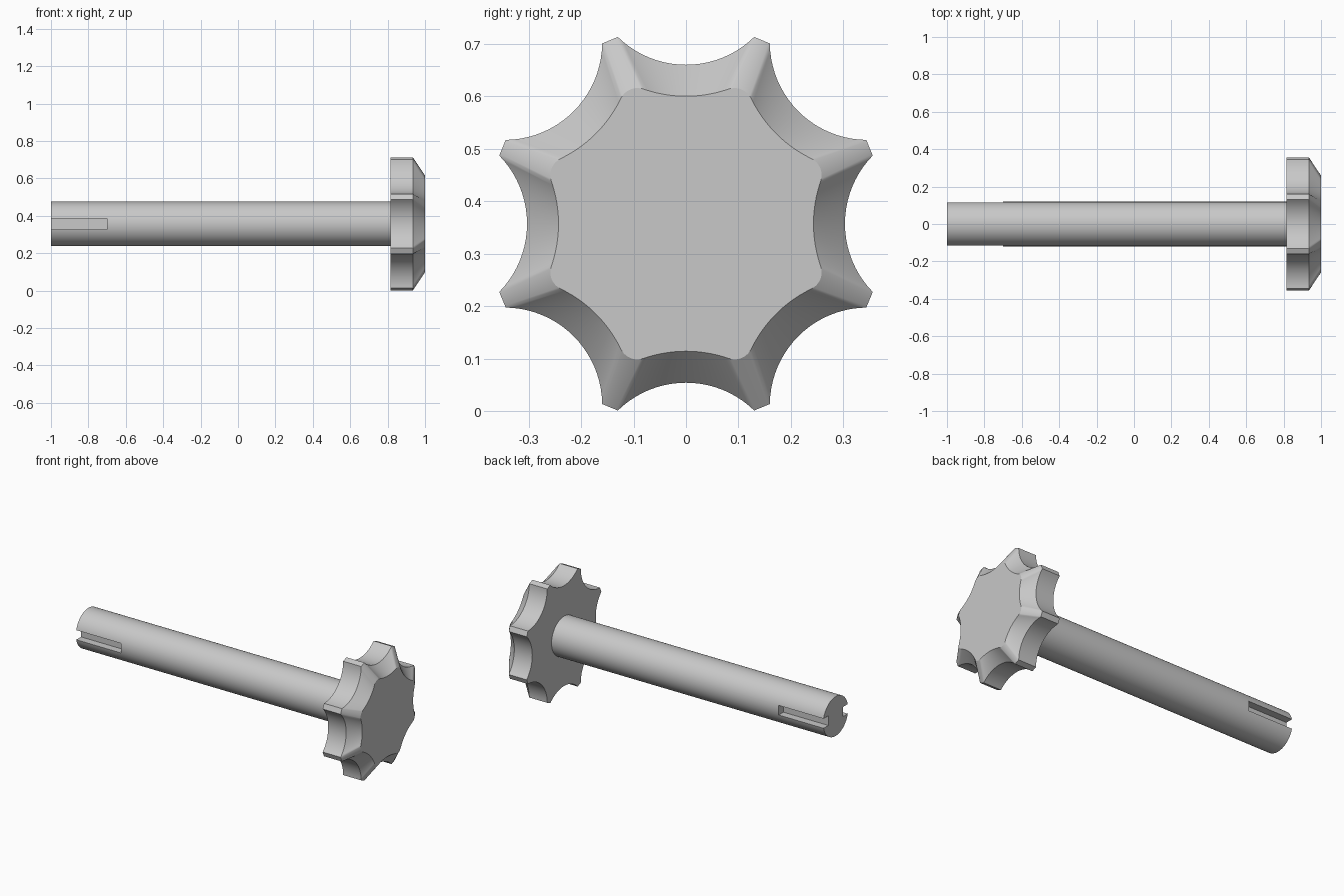
import bpy, bmesh, math
from mathutils import Vector

if "Cube" in bpy.data.objects:
    bpy.data.objects.remove(bpy.data.objects["Cube"])

AXIS_Z = 0.357          # height of the shaft axis
SHAFT_R = 0.119
LOBES = 8

grey = bpy.data.materials.new("grey_metal")
grey.diffuse_color = (0.58, 0.58, 0.58, 1)
grey.use_nodes = True
grey.node_tree.nodes["Principled BSDF"].inputs["Base Color"].default_value = grey.diffuse_color


def finish(obj, angle):
    """Apply the material and smooth the curved faces."""
    if not obj.data.materials:
        obj.data.materials.append(grey)
    bpy.ops.object.select_all(action='DESELECT')
    obj.select_set(True)
    bpy.context.view_layer.objects.active = obj
    bpy.ops.object.shade_smooth_by_angle(angle=math.radians(angle))


def arc(cx, cy, r, a0, a1, n):
    return [Vector((cx + r * math.cos(a0 + (a1 - a0) * i / n),
                    cy + r * math.sin(a0 + (a1 - a0) * i / n))) for i in range(n + 1)]


def scalloped(scallop_r, fillet):
    """Closed outline: a scallop arc then a lobe tip, repeated around."""
    step = 2 * math.pi / LOBES
    dist = 0.489                               # scallop centre from the axis
    tip = Vector((math.cos(step / 2), math.sin(step / 2)))
    if fillet:                                 # rounded tip tangent to both scallops
        c = tip * 0.242
        v = c - Vector((dist, 0))
        half = math.atan2(v.y, -v.x)
    else:                                      # tip cut off flat
        half = math.asin(0.130 / scallop_r)
    cell = arc(dist, 0, scallop_r, math.pi + half, math.pi - half, 20)
    if fillet:
        t = math.pi - half
        cell += arc(c.x, c.y, 0.035, -half, step + half, 10)[1:-1]
    else:
        a = cell[-1]
        b = Vector((cell[0].x * math.cos(step) - cell[0].y * math.sin(step),
                    cell[0].x * math.sin(step) + cell[0].y * math.cos(step)))
        cell += [a.lerp(b, i / 10) for i in range(1, 10)]
    pts = []
    for k in range(LOBES):
        ca, sa = math.cos(k * step), math.sin(k * step)
        pts += [(p.x * ca - p.y * sa, p.x * sa + p.y * ca) for p in cell]
    return pts


# Knob: straight scalloped rim, then a taper to a smaller rounded outline
outer, inner = scalloped(0.186, False), scalloped(0.246, True)
bm = bmesh.new()
rings = [[bm.verts.new((x, y, z + AXIS_Z)) for y, z in outline]
         for x, outline in ((0.815, outer), (0.935, outer), (1.0, inner))]
for r0, r1 in zip(rings, rings[1:]):
    n = len(r0)
    for i in range(n):
        j = (i + 1) % n
        bm.faces.new((r0[i], r0[j], r1[j], r1[i]))
bm.faces.new(rings[0][::-1])
bm.faces.new(rings[-1])
bmesh.ops.recalc_face_normals(bm, faces=bm.faces)
mesh = bpy.data.meshes.new("knob")
bm.to_mesh(mesh)
bm.free()
knob = bpy.data.objects.new("knob", mesh)
bpy.context.collection.objects.link(knob)
finish(knob, 28)

# Shaft
x0, x1 = -1.0, 0.82
bpy.ops.mesh.primitive_cylinder_add(vertices=96, radius=SHAFT_R, depth=x1 - x0,
                                    location=((x0 + x1) / 2, 0, AXIS_Z),
                                    rotation=(0, math.pi / 2, 0))
shaft = bpy.context.object
shaft.name = "shaft"
shaft.data.materials.append(grey)

# Two keyways cut into the front and back of the free end
for side in (-1, 1):
    bpy.ops.mesh.primitive_cube_add(size=1, location=(-0.9, side * 0.12, AXIS_Z))
    cutter = bpy.context.object
    cutter.name = "keyway_cutter"
    cutter.scale = (0.4, 0.1, 0.058)
    cutter.hide_render = True
    cutter.data.materials.append(grey)
    bpy.context.view_layer.update()
    cut = shaft.modifiers.new("keyway", 'BOOLEAN')
    cut.operation = 'DIFFERENCE'
    cut.solver = 'EXACT'
    cut.object = cutter
    bpy.context.view_layer.objects.active = shaft
    bpy.ops.object.modifier_apply(modifier=cut.name)
    bpy.data.objects.remove(cutter)
finish(shaft, 30)
